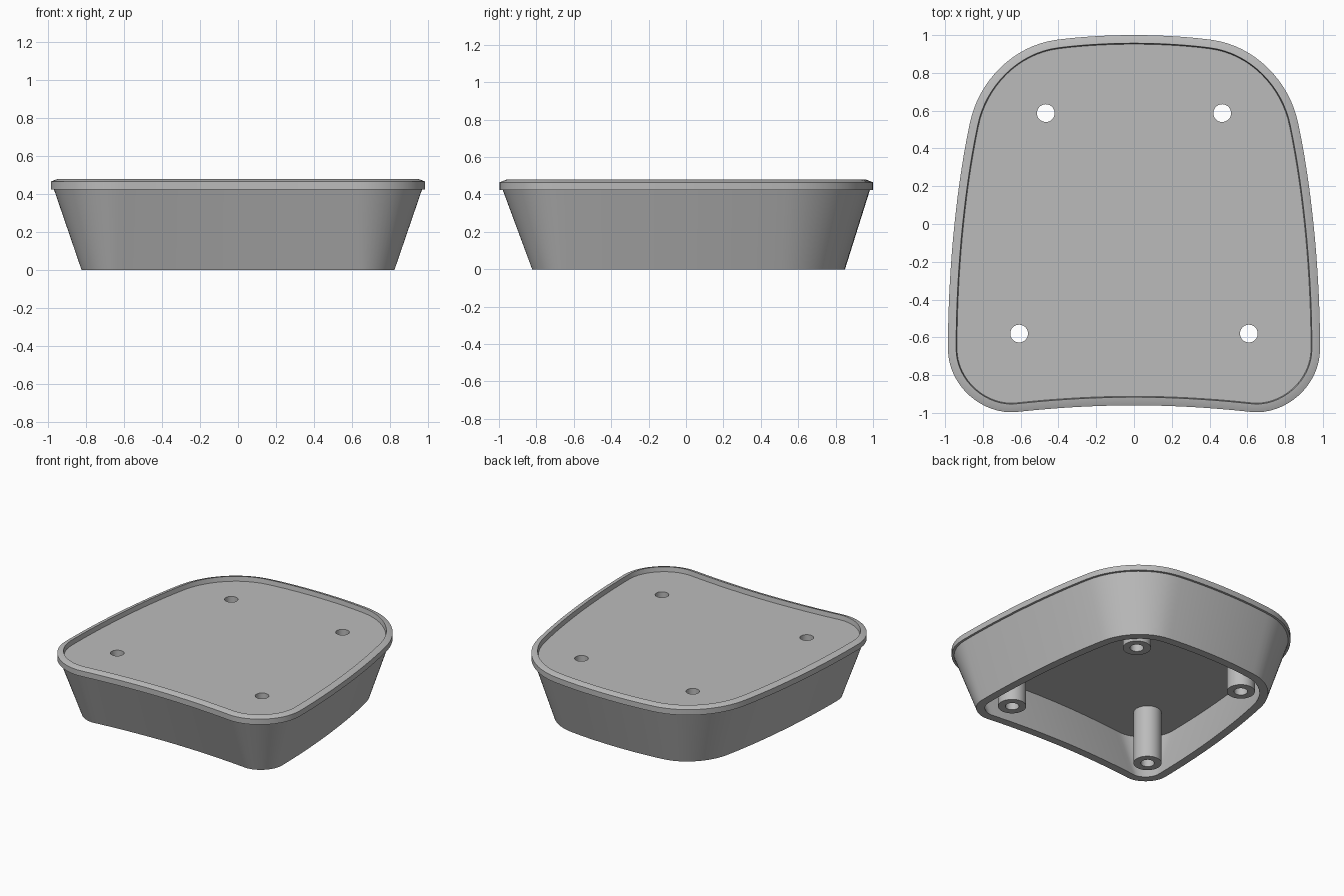
import bpy, bmesh, math
from mathutils import Vector
from mathutils.geometry import interpolate_bezier

cube = bpy.data.objects.get("Cube")
if cube:
    bpy.data.objects.remove(cube, do_unlink=True)

grey = bpy.data.materials.new("plain grey")
grey.use_nodes = True
grey.diffuse_color = (0.5, 0.5, 0.5, 1)
grey.node_tree.nodes["Principled BSDF"].inputs["Base Color"].default_value = (0.5, 0.5, 0.5, 1)

HOLE, BOSS = 0.047, 0.097
PLATE_TOP, PLATE_BOTTOM = 0.445, 0.40


def make_object(name, bm):
    bmesh.ops.recalc_face_normals(bm, faces=bm.faces)
    mesh = bpy.data.meshes.new(name)
    bm.to_mesh(mesh)
    bm.free()
    mesh.materials.append(grey)
    obj = bpy.data.objects.new(name, mesh)
    bpy.context.collection.objects.link(obj)
    return obj


def smooth(obj):
    bpy.ops.object.select_all(action='DESELECT')
    obj.select_set(True)
    bpy.context.view_layer.objects.active = obj
    bpy.ops.object.shade_smooth_by_angle(angle=math.radians(25))


def bridge(bm, a, b):
    n = len(a)
    for i in range(n):
        j = (i + 1) % n
        bm.faces.new((a[i], a[j], b[j], b[i]))


def ring(bm, radius, z, n=32):
    return [bm.verts.new((radius * math.cos(2 * math.pi * i / n),
                          radius * math.sin(2 * math.pi * i / n), z)) for i in range(n)]


# Plan outline: one side from back centre to front centre, then mirrored
knots = [(0, 1), (0.14, 1), (0.28, 0.992),
         (0.41, 0.975), (0.64, 0.945), (0.825, 0.755),
         (0.87, 0.53), (0.95, 0.15), (0.985, -0.3),
         (0.985, -0.66), (0.985, -0.86), (0.80, -1.013),
         (0.62, -0.995), (0.42, -0.973), (0.2, -0.96), (0, -0.96)]
knots = [Vector((x, y, 0)) for x, y in knots]
half = []
for k in range(0, len(knots) - 1, 3):
    half += interpolate_bezier(*knots[k:k + 4], 17)[:-1]
half.append(knots[-1])
outline = half + [Vector((-p.x, p.y, 0)) for p in reversed(half[1:-1])]


def offset_loop(bm, inset, z):
    """Outline moved inward by inset, leaning slightly back near the floor."""
    n, verts = len(outline), []
    shift = 0.012 * max(0, 1 - z / 0.42)
    for i, p in enumerate(outline):
        t = (outline[(i + 1) % n] - outline[i - 1]).normalized()
        q = p + Vector((t.y, -t.x, 0)) * inset
        verts.append(bm.verts.new((q.x, q.y + shift, z)))
    return verts


# Tray shell: inner wall, foot lip, outer wall, chamfered rim, recessed plate
section = [(0.085, PLATE_BOTTOM), (0.222, 0), (0.162, 0), (0.017, 0.423),
           (0, 0.423), (0, 0.465), (0.038, 0.48), (0.043, 0.48), (0.048, PLATE_TOP)]
bm = bmesh.new()
loops = [offset_loop(bm, inset, z) for inset, z in section]
for a, b in zip(loops, loops[1:]):
    bridge(bm, a, b)
bm.faces.new(loops[0])
bm.faces.new(loops[-1])
shell = make_object("tray_shell", bm)

# Screw holes and the tubular bosses beneath them
posts = {"back_left": (0.467, 0.587), "back_right": (-0.467, 0.587),
         "front_left": (0.608, -0.58), "front_right": (-0.608, -0.58)}
for name, (x, y) in posts.items():
    bm = bmesh.new()
    low, high = ring(bm, HOLE, 0.3), ring(bm, HOLE, 0.6)
    bridge(bm, low, high)
    bm.faces.new(low)
    bm.faces.new(high)
    cutter = make_object("hole_cutter", bm)
    cutter.location = (x, y, 0)
    cutter.hide_render = True
    bpy.context.view_layer.objects.active = shell
    mod = shell.modifiers.new("hole", 'BOOLEAN')
    mod.operation = 'DIFFERENCE'
    mod.solver = 'EXACT'
    mod.object = cutter
    bpy.ops.object.modifier_apply(modifier=mod.name)
    bpy.data.objects.remove(cutter, do_unlink=True)

    bm = bmesh.new()
    tube = [ring(bm, r, z) for r, z in ((HOLE, PLATE_BOTTOM), (HOLE, 0), (BOSS, 0), (BOSS, PLATE_BOTTOM))]
    for a, b in zip(tube, tube[1:] + tube[:1]):
        bridge(bm, a, b)
    boss = make_object(name + "_boss", bm)
    boss.location = (x, y, 0)
    smooth(boss)

smooth(shell)
